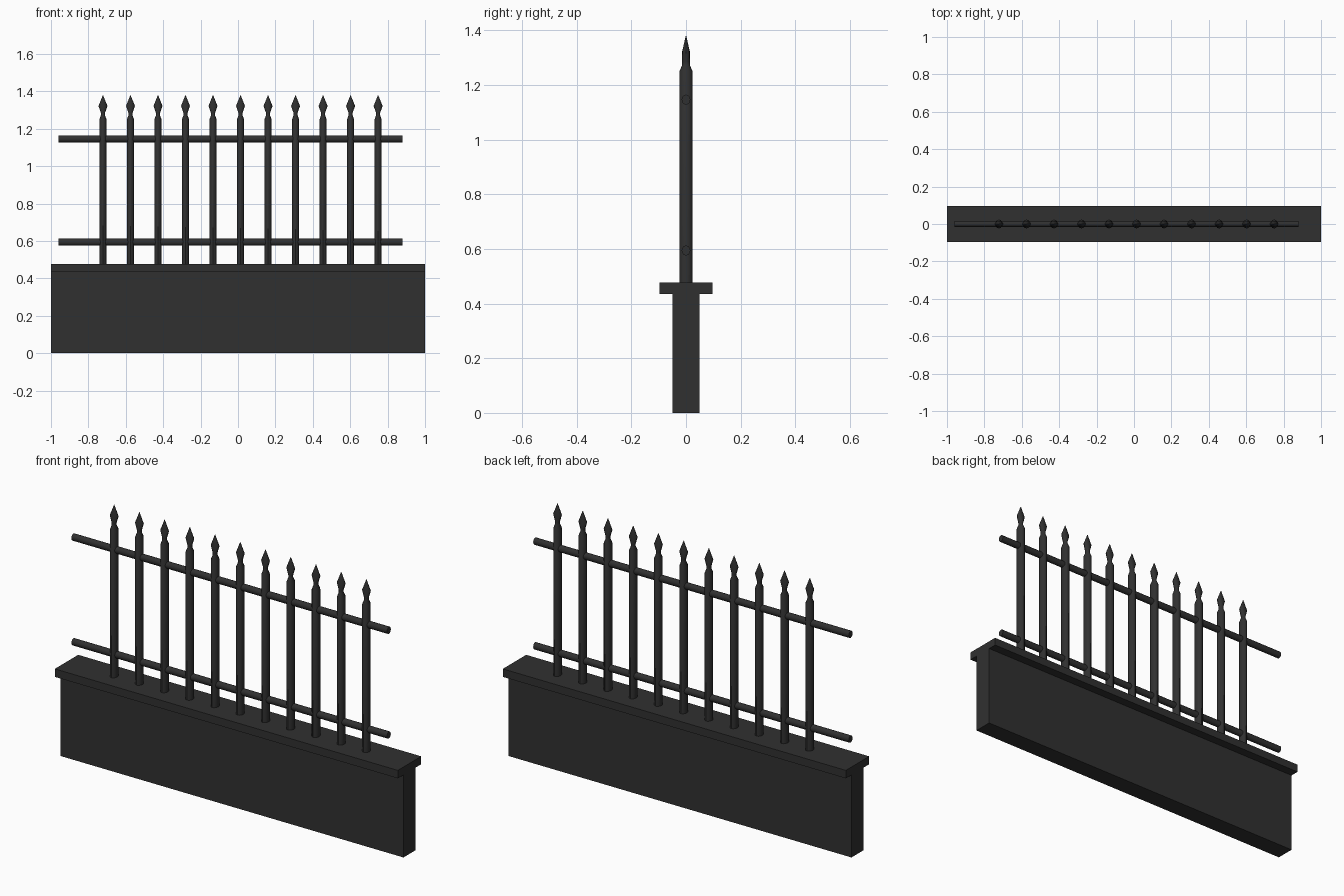
import bpy, bmesh, math

if "Cube" in bpy.data.objects:
    bpy.data.objects.remove(bpy.data.objects["Cube"])

mat = bpy.data.materials.new("dark iron")
mat.diffuse_color = (0.03, 0.03, 0.03, 1)
mat.use_nodes = True
mat.node_tree.nodes["Principled BSDF"].inputs["Base Color"].default_value = mat.diffuse_color


def finish(name, bm):
    bmesh.ops.recalc_face_normals(bm, faces=bm.faces)
    me = bpy.data.meshes.new(name)
    bm.to_mesh(me)
    bm.free()
    me.materials.append(mat)
    ob = bpy.data.objects.new(name, me)
    bpy.context.collection.objects.link(ob)
    return ob


def box(name, hx, hy, z0, z1):
    bm = bmesh.new()
    bmesh.ops.create_cube(bm, size=1)
    for v in bm.verts:
        v.co = (v.co.x * 2 * hx, v.co.y * 2 * hy, z0 + (v.co.z + 0.5) * (z1 - z0))
    return finish(name, bm)


def smooth(ob):
    bpy.ops.object.select_all(action='DESELECT')
    ob.select_set(True)
    bpy.context.view_layer.objects.active = ob
    bpy.ops.object.shade_smooth_by_angle(angle=math.radians(35))


# Low wall and overhanging coping
box("wall", 1, 0.05, 0, 0.435)
box("coping", 1, 0.097, 0.435, 0.477)

# Picket rings: height, half width in x, half width in y
PROFILE = [(0.47, 0.019, 0.024), (1.25, 0.019, 0.024), (1.272, 0.011, 0.014),
           (1.285, 0.011, 0.014), (1.322, 0.024, 0.014), (1.379, 0.001, 0.001)]
SIDES = 12


def picket(name, x):
    bm = bmesh.new()
    rings = []
    for z, rx, ry in PROFILE:
        rings.append([bm.verts.new((x + rx * math.cos(a), ry * math.sin(a), z))
                      for a in (2 * math.pi * i / SIDES for i in range(SIDES))])
    for lo, hi in zip(rings, rings[1:]):
        for i in range(SIDES):
            j = (i + 1) % SIDES
            bm.faces.new((lo[i], lo[j], hi[j], hi[i]))
    bm.faces.new(rings[0])
    bm.faces.new(rings[-1])
    smooth(finish(name, bm))


for n in range(11):
    picket(f"picket_{n + 1}", -0.722 + 0.1471 * n)

# Horizontal rails
for name, z in (("lower_rail", 0.594), ("upper_rail", 1.146)):
    bm = bmesh.new()
    bmesh.ops.create_cone(bm, cap_ends=True, segments=12, radius1=1, radius2=1, depth=1.84)
    for v in bm.verts:
        v.co = (v.co.z - 0.04, v.co.y * 0.016, z + v.co.x * 0.0185)
    smooth(finish(name, bm))
